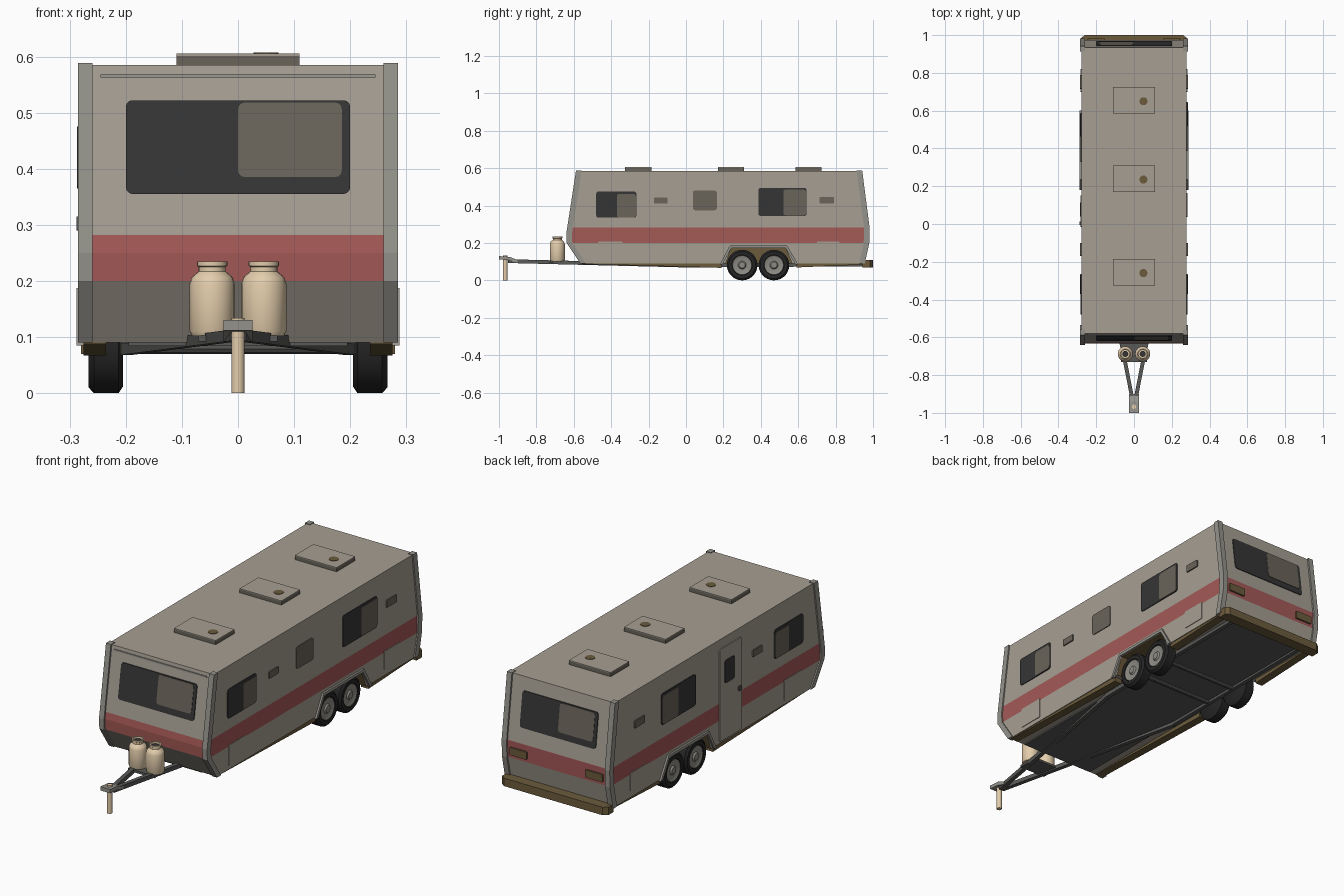
import bpy, bmesh, math
from mathutils import Vector, Matrix

if "Cube" in bpy.data.objects:
    bpy.data.objects.remove(bpy.data.objects["Cube"])


def mat(name, r, g, b):
    m = bpy.data.materials.new(name)
    m.diffuse_color = (r, g, b, 1)
    m.use_nodes = True
    m.node_tree.nodes["Principled BSDF"].inputs["Base Color"].default_value = m.diffuse_color
    return m


BODY = mat("warm_grey_shell", .38, .345, .29)
RED = mat("faded_red", .37, .10, .094)
BROWN = mat("dark_brown", .15, .105, .045)
TRIM = mat("trim_grey", .30, .29, .26)
GLASS = mat("dark_glass", .036, .036, .036)
CURTAIN = mat("curtain_grey", .144, .127, .102)
TYRE = mat("tyre_black", .018, .018, .018)
HUB = mat("hub_grey", .27, .26, .23)
TAN = mat("tan_metal", .77, .61, .41)
FRAME = mat("chassis_grey", .10, .10, .096)


def finish(name, bm, *mats):
    bmesh.ops.recalc_face_normals(bm, faces=bm.faces)
    me = bpy.data.meshes.new(name)
    bm.to_mesh(me)
    bm.free()
    for m in mats:
        me.materials.append(m)
    ob = bpy.data.objects.new(name, me)
    bpy.context.collection.objects.link(ob)
    return ob


def loft(name, a, b, *mats):
    """Solid between two matching rings of points."""
    bm = bmesh.new()
    va, vb = [bm.verts.new(p) for p in a], [bm.verts.new(p) for p in b]
    n = len(va)
    bm.faces.new(va)
    bm.faces.new(vb[::-1])
    for i in range(n):
        bm.faces.new((va[i], vb[i], vb[(i + 1) % n], va[(i + 1) % n]))
    return finish(name, bm, *mats)


def prism(name, yz, x0, x1, *mats):
    return loft(name, [(x0, y, z) for y, z in yz], [(x1, y, z) for y, z in yz], *mats)


def box(name, x, y, z, m):
    return prism(name, [(y[0], z[0]), (y[1], z[0]), (y[1], z[1]), (y[0], z[1])], x[0], x[1], m)


def lathe(name, profile, centre, axis, m, segs=24):
    """Turn (radius, height) points round the x or z axis."""
    bm = bmesh.new()
    vs = [bm.verts.new((r, 0, h)) for r, h in profile]
    es = [bm.edges.new(p) for p in zip(vs, vs[1:])]
    bmesh.ops.spin(bm, geom=vs + es, cent=(0, 0, 0), axis=(0, 0, 1),
                   angle=2 * math.pi, steps=segs)
    bmesh.ops.remove_doubles(bm, verts=bm.verts, dist=1e-4)
    if axis == 'x':
        bm.transform(Matrix.Rotation(math.pi / 2, 4, 'Y'))
    bm.transform(Matrix.Translation(centre))
    ob = finish(name, bm, m)
    round_parts.append(ob)
    return ob


def beam(name, p, q, w, h, m):
    p, q = Vector(p), Vector(q)
    s = (q - p).cross(Vector((0, 0, 1))).normalized() * w / 2
    u = Vector((0, 0, h / 2))
    return loft(name, [e + p for e in (s + u, s - u, -s - u, u - s)],
                [e + q for e in (s + u, s - u, -s - u, u - s)], m)


round_parts = []

# Shell end profiles, top to bottom (y, z)
FRONT = [(-.580, .585), (-.632, .25), (-.630, .20), (-.557, .09)]
REAR = [(.934, .585), (.974, .28), (.972, .20), (.948, .09)]
SIDE = .279


def end_y(prof, z):
    for (ya, za), (yb, zb) in zip(prof, prof[1:]):
        if z >= zb:
            return ya + (yb - ya) * (za - z) / (za - zb)
    return prof[-1][0]


def rounded(u0, u1, v0, v1, r):
    pts = []
    for cu, cv, a0 in ((u1 - r, v1 - r, 0), (u0 + r, v1 - r, 90),
                       (u0 + r, v0 + r, 180), (u1 - r, v0 + r, 270)):
        for k in range(4):
            a = math.radians(a0 + 30 * k)
            pts.append((cu + r * math.cos(a), cv + r * math.sin(a)))
    return pts


def side_plate(name, s, y, z, m, t=.004, r=.012):
    o = rounded(*y, *z, r)
    return loft(name, [(s * (SIDE - .002), u, v) for u, v in o],
                [(s * (SIDE + t), u, v) for u, v in o], m)


def end_plate(name, prof, x, z, m, t=.004, r=.012):
    d = -1 if prof is FRONT else 1
    o = rounded(*x, *z, r)
    return loft(name, [(u, end_y(prof, v) - d * .002, v) for u, v in o],
                [(u, end_y(prof, v) + d * t, v) for u, v in o], m)


# Shell with a red band all round, wheel wells cut out
shell = prism("shell", FRONT + REAR[::-1], -SIDE, SIDE, BODY, RED, BROWN)
bm = bmesh.new()
bm.from_mesh(shell.data)
for z in (.2, .282):
    bmesh.ops.bisect_plane(bm, geom=bm.verts[:] + bm.edges[:] + bm.faces[:],
                           plane_co=(0, 0, z), plane_no=(0, 0, 1))
for f in bm.faces:
    f.material_index = int(.2 < f.calc_center_median().z < .282 and abs(f.normal.z) < .7)
bm.to_mesh(shell.data)
bm.free()
ARCH = [(.18, .085), (.235, .187), (.54, .187), (.60, .085)]
ARCH_IN = [(.195, .085), (.243, .173), (.532, .173), (.585, .085)]
for s in (-1, 1):
    cut = prism("well_cutter", [(.195, .05)] + ARCH_IN[1:3] + [(.585, .05)],
                s * .195, s * .32, BODY, RED, BROWN)
    for p in cut.data.polygons:
        p.material_index = 2
    mod = shell.modifiers.new("well", 'BOOLEAN')
    mod.operation, mod.solver, mod.object = 'DIFFERENCE', 'EXACT', cut
    bpy.context.view_layer.objects.active = shell
    bpy.ops.object.modifier_apply(modifier="well")
    bpy.data.objects.remove(cut)

# Parts repeated on both sides
for s in (-1, 1):
    for nm, prof, d in (("front", FRONT, -1), ("rear", REAR, 1)):
        ring = ([(y + d * .008, z + (.003 if i == 0 else 0)) for i, (y, z) in enumerate(prof)]
                + [(y - d * .022, z + (.003 if z > .5 else 0)) for y, z in prof[::-1]])
        prism(nm + "_corner_trim", ring, s * .259, s * .285, TRIM)
    prism("wheel_arch_trim", ARCH + ARCH_IN[::-1], s * .272, s * .288, TRIM)
    # lower skirts, sloping to the wheels
    for nm, y0, z0, y1, z1 in (("front_skirt", -.555, .088, .19, .067),
                               ("rear_skirt", .59, .069, .955, .085)):
        prism(nm, [(y0, z0), (y1, z1), (y1, .094), (y0, .094)], s * .235, s * .275, BROWN)
    for y in (.30, .47):
        lathe("tyre", [(0, s * .205), (.07, s * .205), (.082, s * .213), (.082, s * .257),
                       (.072, s * .266), (.054, s * .266), (.052, s * .256), (0, s * .256)],
              (0, y, .082), 'x', TYRE, 28)
        lathe("wheel_hub", [(0, s * .266), (.016, s * .266), (.022, s * .259), (.042, s * .259),
                            (.051, s * .263), (.053, s * .25), (0, s * .25)],
              (0, y, .082), 'x', HUB)
    # windows and vents that match on both sides
    side_plate("front_side_window", s, (-.48, -.265), (.335, .475), GLASS)
    side_plate("front_side_curtain", s, (-.37, -.268), (.337, .462), CURTAIN, .006)
    shift = 0 if s > 0 else -.058
    side_plate("rear_side_window", s, (.387 + shift, .645 + shift), (.345, .495), GLASS)
    side_plate("rear_side_curtain", s, (.52 + shift, .642 + shift), (.348, .485), CURTAIN, .006)
    side_plate("small_vent", s, (-.17, -.10), (.41, .442), CURTAIN, .006, .003)
    side_plate("small_vent", s, (.715, .79), (.41, .445), CURTAIN, .006, .003)
    side_plate("access_hatch", s, (-.47, -.34), (.11, .207), BODY, .003, .003)
    side_plate("rear_hatch", s, (.70, .82), (.12, .207), BODY, .003, .003)
    end_plate("tail_light", REAR, sorted((s * .155, s * .245)), (.215, .252), BROWN, .008, .003)
    # towing frame and gas bottles
    beam("tow_beam", (s * .004, -.95, .103), (s * .2, .05, .078), .02, .02, FRAME)
    beam("chassis_rail", (s * .2, .04, .08), (s * .2, .95, .085), .02, .02, FRAME)
    lathe("gas_bottle", [(0, .102), (.036, .102), (.04, .11), (.04, .195), (.036, .207),
                         (.024, .217), (.024, .225), (.027, .227), (.027, .235),
                         (.021, .235), (.021, .22), (0, .22)], (s * .046, -.688, 0), 'z', TAN)
    lathe("bottle_valve", [(0, .228), (.016, .228), (.016, .215), (0, .215)],
          (s * .046, -.688, 0), 'z', GLASS, 12)

# Right side middle window
side_plate("middle_window", 1, (.037, .165), (.375, .48), CURTAIN)

# Left side door
side_plate("door", -1, (-.015, .15), (.10, .54), BODY, .005, .01)
side_plate("door_window", -1, (.04, .115), (.365, .475), GLASS, .008)
side_plate("door_handle", -1, (-.005, .012), (.29, .315), FRAME, .009, .003)

# End windows, half curtained
end_plate("front_window", FRONT, (-.2, .2), (.355, .522), GLASS)
end_plate("front_curtain", FRONT, (.0, .185), (.385, .518), CURTAIN, .006)
end_plate("front_gutter", FRONT, (-.245, .245), (.562, .569), TRIM, .005, .002)
end_plate("rear_window", REAR, (-.2, .2), (.355, .522), GLASS)
end_plate("rear_curtain", REAR, (-.185, .0), (.385, .518), CURTAIN, .006)

# Roof hatches
for y in (.655, .24, -.255):
    box("roof_hatch", (-.11, .11), (y - .07, y + .07), (.583, .601), CURTAIN)
    box("roof_hatch_lid", (-.11, .11), (y - .07, y + .07), (.601, .605), BODY)
    lathe("hatch_knob", [(0, .607), (.022, .607), (.022, .604), (0, .604)],
          (.05, y - .005, 0), 'z', BROWN, 10)

# Underside, axles and rear bumper
box("floor", (-.195, .195), (-.55, .94), (.084, .092), FRAME)
for y in (.30, .47):
    lathe("axle", [(0, -.21), (.012, -.21), (.012, .21), (0, .21)], (0, y, .082), 'x', FRAME, 10)
loft("rear_bumper", [(x, y, .07) for x, y in ((-.28, .945), (.28, .945), (.28, .985), (.26, 1), (-.26, 1), (-.28, .985))],
     [(x, y, .108) for x, y in ((-.28, .945), (.28, .945), (.28, .985), (.26, 1), (-.26, 1), (-.28, .985))], BROWN)

# Bottle tray, coupler and jack post
box("bottle_tray", (-.07, .07), (-.73, -.63), (.092, .103), FRAME)
prism("coupler", [(-1, .112), (-.95, .108), (-.90, .092), (-.90, .108), (-.94, .125), (-1, .130)],
      -.026, .026, TRIM)
lathe("jack_post", [(0, 0), (.012, 0), (.012, .134), (0, .134)], (0, -.967, 0), 'z', TAN, 16)

# Smooth the round parts
bpy.ops.object.select_all(action='DESELECT')
for ob in round_parts:
    ob.select_set(True)
bpy.context.view_layer.objects.active = round_parts[0]
bpy.ops.object.shade_smooth_by_angle(angle=math.radians(35))
